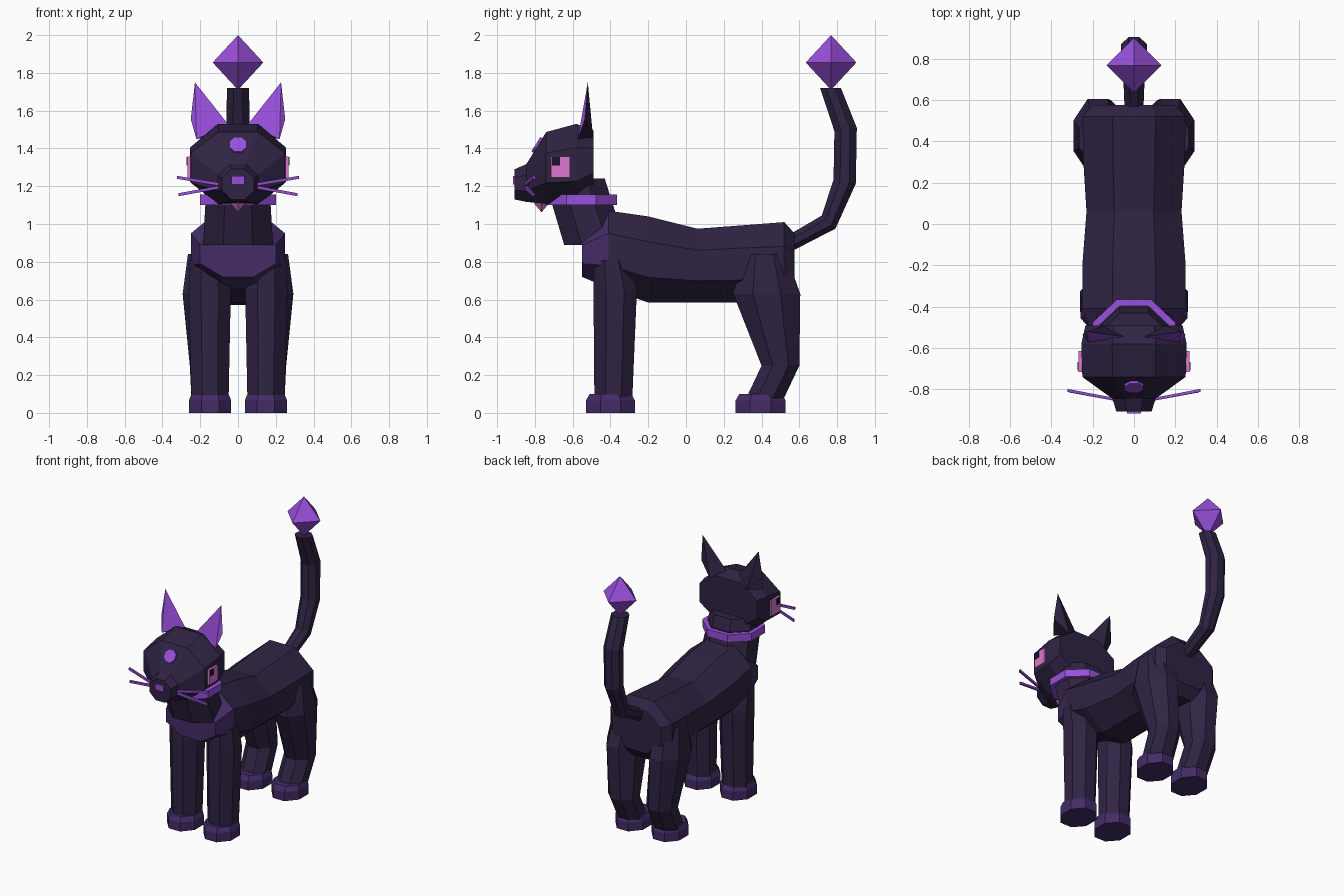
import bpy, bmesh, math
from mathutils import Vector as V

if "Cube" in bpy.data.objects:
    bpy.data.objects.remove(bpy.data.objects["Cube"])


def mat(name, hexcode):
    m = bpy.data.materials.new(name)
    c = [int(hexcode[i:i + 2], 16) / 255 for i in (0, 2, 4)]
    m.diffuse_color = [x / 12.92 if x < .04045 else ((x + .055) / 1.055) ** 2.4 for x in c] + [1]
    m.use_nodes = True
    m.node_tree.nodes["Principled BSDF"].inputs["Base Color"].default_value = m.diffuse_color
    return m


FUR = mat("dark_fur", "2f2343")
PAW = mat("paw_purple", "432c66")
PURPLE = mat("bright_purple", "9a50dc")
PINK = mat("pink", "dc78d0")
PUPIL = mat("pupil_dark", "1e1030")
X, Y, Z = V((1, 0, 0)), V((0, 1, 0)), V((0, 0, 1))


def finish(name, bm, mats, rule=None):
    bmesh.ops.recalc_face_normals(bm, faces=bm.faces)
    bm.normal_update()
    if rule:
        for f in bm.faces:
            f.material_index = rule(f)
    me = bpy.data.meshes.new(name)
    bm.to_mesh(me)
    bm.free()
    for m in mats:
        me.materials.append(m)
    ob = bpy.data.objects.new(name, me)
    bpy.context.collection.objects.link(ob)
    return ob


def octagon(c, u, v):
    """Stretched octagon with flat sides, half-axes u and v."""
    t = math.tan(math.pi / 8)
    pts = [(1, -t), (1, t), (t, 1), (-t, 1), (-1, t), (-1, -t), (-t, -1), (t, -1)]
    return [V(c) + a * u + b * v for a, b in pts]


def loft(name, rings, mats, rule=None):
    bm = bmesh.new()
    vs = [[bm.verts.new(p) for p in r] for r in rings]
    for a, b in zip(vs, vs[1:]):
        for i in range(len(a)):
            j = (i + 1) % len(a)
            bm.faces.new((a[i], a[j], b[j], b[i]))
    bm.faces.new(vs[0])
    bm.faces.new(vs[-1])
    return finish(name, bm, mats, rule)


def along_y(rows):   # y, centre z, half width, half height
    return [octagon((0, y, z), X * w, Z * h) for y, z, w, h in rows]


def column(rows):    # z, centre x, half width, front y, back y
    return [octagon((x, (a + b) / 2, z), X * w, Y * (b - a) / 2) for z, x, w, a, b in rows]


def box(name, lo, hi, m):
    rings = [[V((x, y, z)) for x, y in ((lo[0], lo[1]), (hi[0], lo[1]), (hi[0], hi[1]), (lo[0], hi[1]))]
             for z in (lo[2], hi[2])]
    return loft(name, rings, [m])


def diamond(name, c, r, top, bottom, m):
    bm = bmesh.new()
    mid = [bm.verts.new(V(c) + d * r) for d in (X, Y, -X, -Y)]
    for dz in (top, -bottom):
        tip = bm.verts.new(V(c) + Z * dz)
        for i in range(4):
            bm.faces.new((mid[i], mid[(i + 1) % 4], tip))
    return finish(name, bm, [m])


# Body with a lighter chest section
loft("body", along_y([(-.55, .84, .20, .12), (-.41, .865, .25, .205), (-.2, .812, .25, .228),
                      (.06, .78, .23, .195), (.3, .788, .245, .205), (.52, .79, .25, .22),
                      (.575, .795, .2, .155)]),
     [FUR, PAW], lambda f: int(f.calc_center_median().y < -.45))

# Neck and collar
loft("neck", column([(.89, 0, .185, -.645, -.32), (1.24, 0, .165, -.75, -.43)]), [FUR])
loft("collar", column([(1.1, 0, .2, -.745, -.365), (1.155, 0, .2, -.745, -.365)]), [PURPLE])
loft("collar_top", column([(1.15, 0, .17, -.715, -.395), (1.157, 0, .17, -.715, -.395)]), [FUR])
diamond("pendant", (0, -.765, 1.11), .04, .03, .048, PINK)

# Head, nose and forehead gem
loft("head", along_y([(-.49, 1.335, .235, .16), (-.58, 1.315, .255, .215), (-.74, 1.297, .25, .19),
                      (-.845, 1.217, .105, .1), (-.907, 1.21, .085, .08)]), [FUR])
box("nose", (-.035, -.916, 1.21), (.035, -.89, 1.255), PURPLE)
n, up = V((0, -.85, .525)), V((0, .525, .85))
gem = V((0, -.783, 1.415))
loft("forehead_gem", [octagon(gem + n * d, X * .045, up * .045) for d in (-.02, .014)], [PURPLE])

for s, side in ((-1, "left"), (1, "right")):
    # Ears: bright fronts, dark backs
    bm = bmesh.new()
    tip, inner, front, outer, back = [bm.verts.new((s * x, y, z)) for x, y, z in (
        (.228, -.52, 1.75), (.05, -.545, 1.525), (.22, -.573, 1.45),
        (.25, -.535, 1.555), (.15, -.492, 1.46))]
    base = [inner, front, outer, back]
    for i in range(4):
        bm.faces.new((base[i], base[(i + 1) % 4], tip))
    bm.faces.new(base)
    finish(side + "_ear", bm, [FUR, PURPLE],
           lambda f: int(f.normal.y < -.1 and f.normal.z > -.5))

    # Eyes
    def eye_box(name, x, y0, y1, z0, z1, m):
        xs = sorted((s * .23, s * x))
        box(side + name, (xs[0], y0, z0), (xs[1], y1, z1), m)
    eye_box("_eye", .268, -.716, -.615, 1.247, 1.358, PINK)
    eye_box("_pupil", .273, -.71, -.668, 1.31, 1.354, PUPIL)

    # Whiskers
    for k, (a, b) in enumerate((((.07, -.853, 1.205), (.322, -.805, 1.247)),
                                ((.07, -.853, 1.2), (.315, -.808, 1.155)))):
        rings = [[V((s * p[0], p[1] + dy, p[2] + dz)) for dy, dz in
                  ((-.007, -.008), (.007, -.008), (.007, .008), (-.007, .008))] for p in (a, b)]
        loft(f"{side}_whisker_{k + 1}", rings, [PURPLE])

    # Legs
    loft(side + "_front_leg", column([
        (.06, s * .148, .098, -.485, -.285), (.65, s * .15, .112, -.49, -.26),
        (.81, s * .155, .1, -.485, -.305)]), [FUR])
    loft(side + "_hind_leg", column([
        (.06, s * .148, .098, .31, .51), (.25, s * .155, .1, .4, .6),
        (.63, s * .175, .118, .25, .605), (.84, s * .165, .1, .3, .53)]), [FUR])

    # Paws
    for name, a, b in (("_front_paw", -.53, -.27), ("_hind_paw", .262, .528)):
        loft(side + name, column([
            (0, s * .148, .112, a, b), (.065, s * .148, .112, a, b),
            (.1, s * .148, .098, a + .02, b - .02)]), [PAW])

# Tail swept along a bent path, with a gem at the tip
path = [V((0, y, z)) for y, z in ((.5, .87), (.755, 1.01), (.84, 1.225), (.845, 1.5), (.765, 1.72))]
rings = []
for i, p in enumerate(path):
    d = path[min(i + 1, 4)] - path[max(i - 1, 0)]
    across = d.cross(X).normalized()
    r = (.04, .05, .06, .06, .055)[i]
    if i == 4:
        across = Y
    rings.append(octagon(p, X * (r + .003), across * r))
loft("tail", rings, [FUR])
diamond("tail_gem", (0, .768, 1.855), .134, .145, .145, PURPLE)
